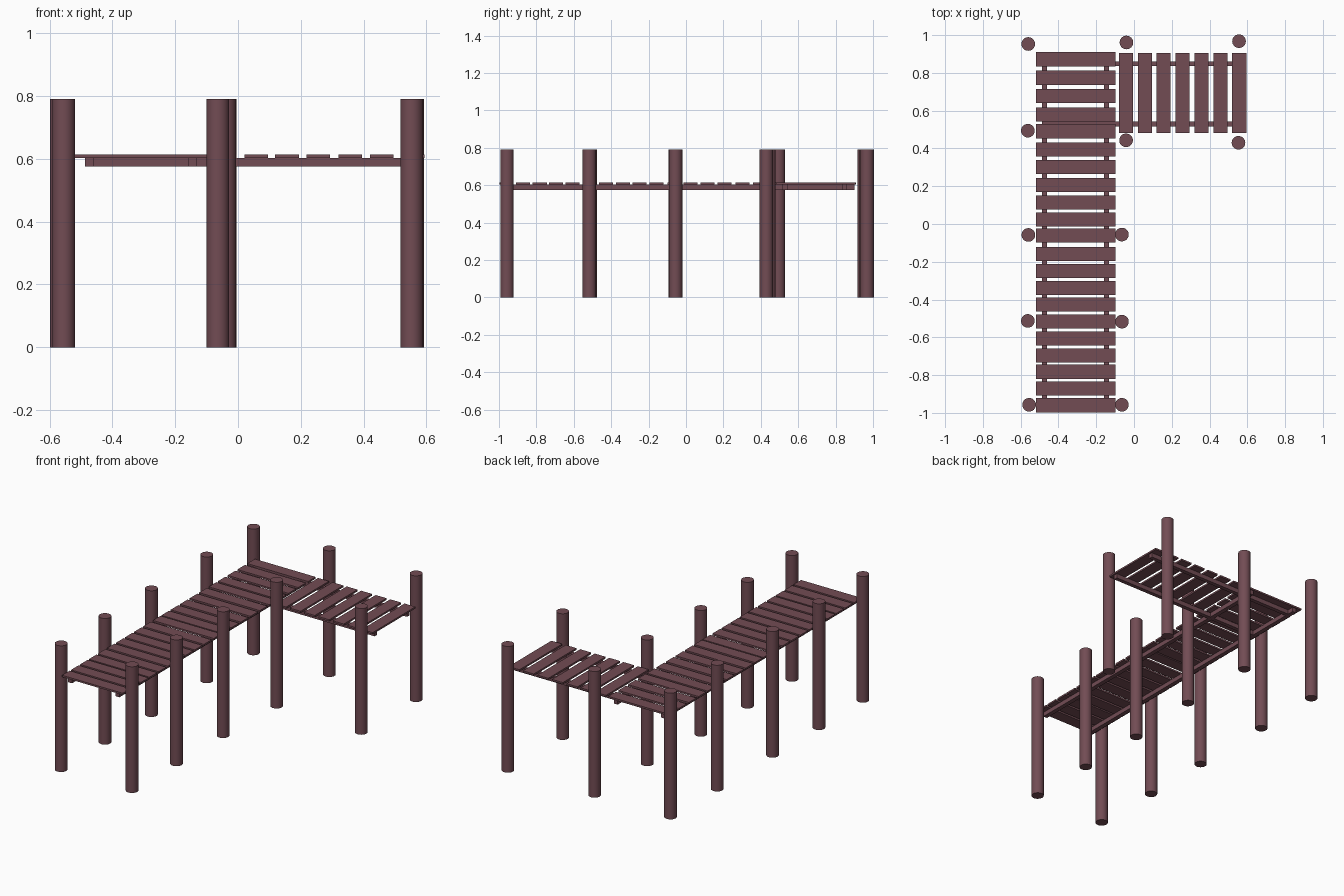
import bpy, math

# One weathered wood colour for everything
wood = bpy.data.materials.new("dark_reddish_wood")
wood.diffuse_color = (0.168, 0.072, 0.088, 1)


def box(name, x0, x1, y0, y1, z0, z1):
    bpy.ops.mesh.primitive_cube_add(size=1, location=((x0 + x1) / 2, (y0 + y1) / 2, (z0 + z1) / 2))
    o = bpy.context.object
    o.name = name
    o.scale = (x1 - x0, y1 - y0, z1 - z0)
    bpy.ops.object.transform_apply(location=False, rotation=False, scale=True)
    o.data.materials.append(wood)
    return o


def post(x, y):
    bpy.ops.mesh.primitive_cylinder_add(vertices=32, radius=0.036, depth=0.79, location=(x, y, 0.395))
    o = bpy.context.object
    o.name = "post"
    o.data.materials.append(wood)
    bpy.ops.object.shade_smooth_by_angle(angle=math.radians(40))


BEAM_Z = (0.575, 0.603)
PLANK_Z = (0.603, 0.614)
HALF = 0.0375  # half plank width

# Main walkway planks, slightly uneven spacing
for y in (-0.96, -0.871, -0.782, -0.696, -0.607, -0.516, -0.427, -0.338, -0.249, -0.158, -0.061,
          0.023, 0.114, 0.206, 0.302, 0.395, 0.491, 0.58, 0.678, 0.774, 0.872):
    box("main_plank", -0.52, -0.099, y - HALF, y + HALF, *PLANK_Z)

# Side walkway planks
for x in (-0.042, 0.058, 0.156, 0.256, 0.357, 0.458, 0.557):
    box("side_plank", x - HALF, x + HALF, 0.483, 0.906, *PLANK_Z)

# Beams under both walkways
for x in (-0.473, -0.145):
    box("main_beam", x - 0.0135, x + 0.0135, -0.985, 0.902, *BEAM_Z)
for y in (0.529, 0.849):
    box("side_beam", -0.486, 0.585, y - 0.0125, y + 0.0125, *BEAM_Z)

# Round posts along both edges
for x, y in ((-0.56, 0.953), (-0.04, 0.961), (0.556, 0.968),
             (-0.562, 0.494), (-0.042, 0.443), (0.553, 0.43),
             (-0.559, -0.058), (-0.064, -0.056),
             (-0.562, -0.513), (-0.064, -0.517),
             (-0.555, -0.957), (-0.064, -0.957)):
    post(x, y)
